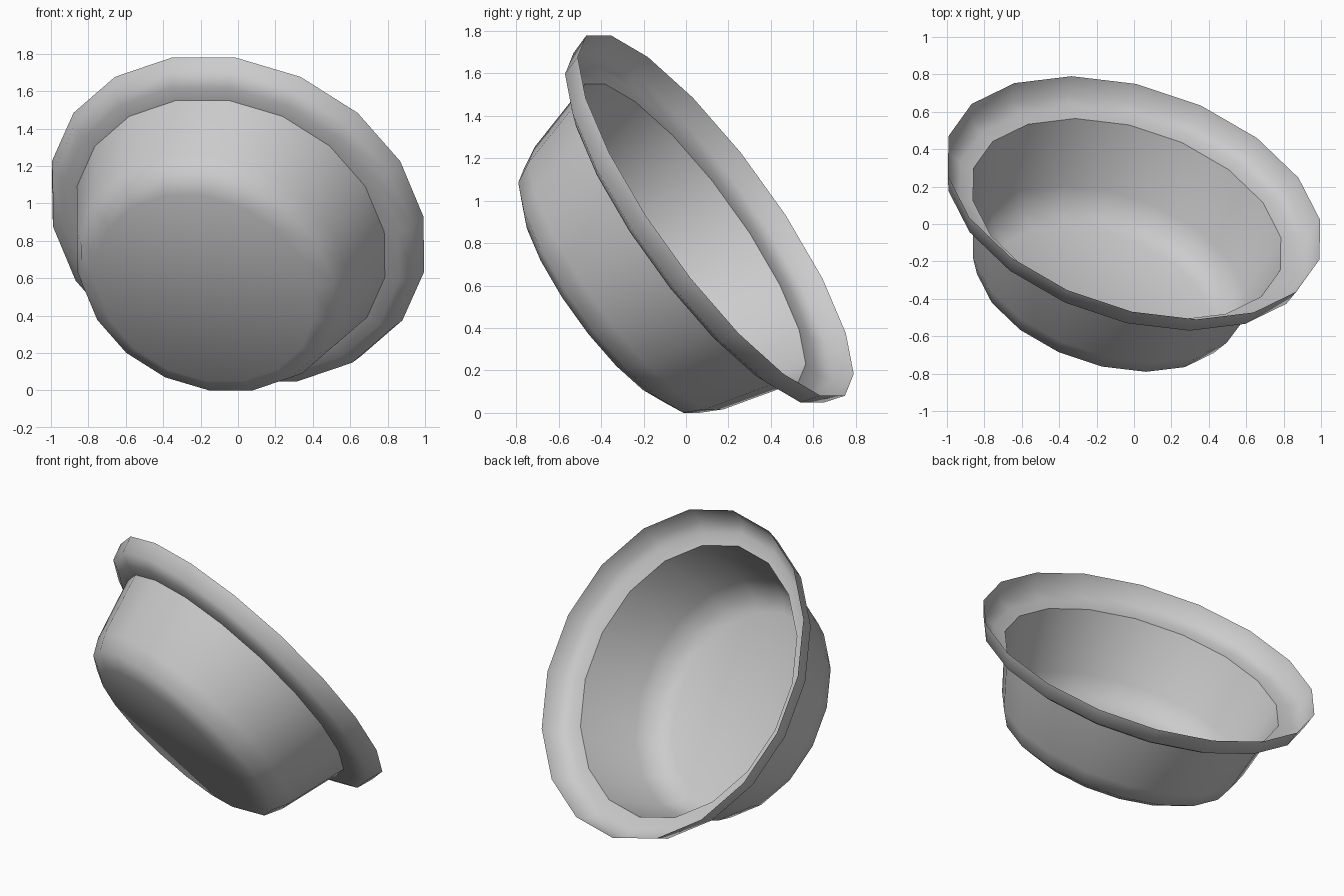
import bpy, bmesh
from math import cos, sin, pi, radians
from mathutils import Vector

if "Cube" in bpy.data.objects:
    bpy.data.objects.remove(bpy.data.objects["Cube"])

SIDES = 18
# Tilted frame: rim centre, opening axis and two directions in the rim plane
centre = Vector((0, 0.14, 0.93))
axis = Vector((0.261, 0.783, 0.565)).normalized()
u = Vector((0.949, -0.316, 0))
u = (u - axis * u.dot(axis)).normalized()
v = axis.cross(u)

# Profile (radius, height along axis): rounded base, wall, flange, upturned lip
profile = [(0.61, -0.68), (0.71, -0.624), (0.762, -0.52), (0.864, -0.145),
           (0.94, -0.137), (1.013, -0.102), (1.045, 0.0)]

bm = bmesh.new()
rings = []
for r, h in profile:
    rings.append([bm.verts.new(centre + axis * h
                               + (u * cos(2 * pi * i / SIDES) + v * sin(2 * pi * i / SIDES)) * r)
                  for i in range(SIDES)])

# Wall, flange and lip bands
for a, b in zip(rings, rings[1:]):
    for i in range(SIDES):
        j = (i + 1) % SIDES
        bm.faces.new((a[i], a[j], b[j], b[i]))

# Flat bottom
bm.faces.new(rings[0][::-1])

mesh = bpy.data.meshes.new("bowl")
bm.to_mesh(mesh)
bm.free()
bowl = bpy.data.objects.new("bowl", mesh)
bpy.context.collection.objects.link(bowl)

# Smooth body with a sharp crease where wall meets flange
bpy.context.view_layer.objects.active = bowl
bowl.select_set(True)
bpy.ops.object.shade_smooth_by_angle(angle=radians(58))
